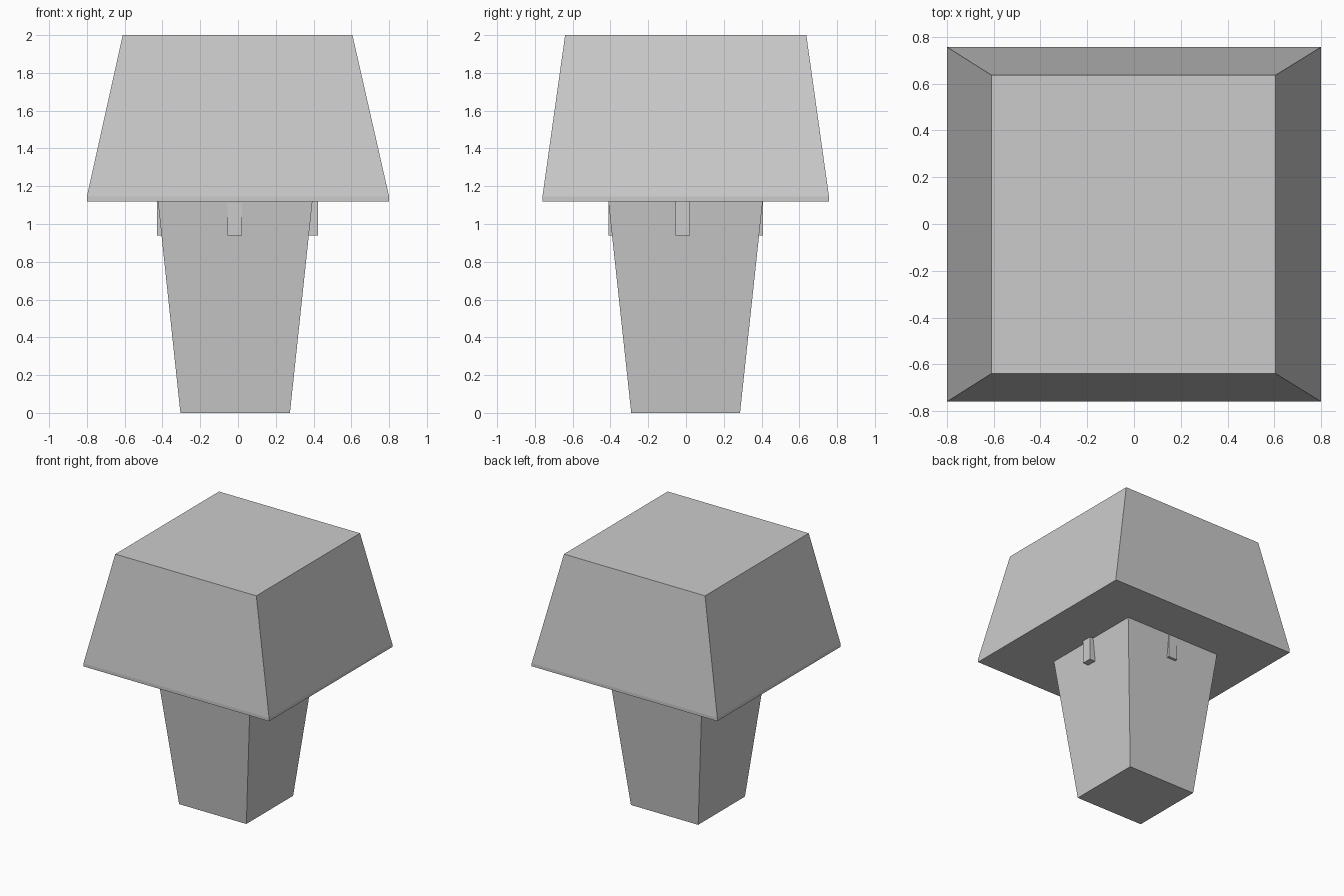
import bpy, bmesh

if "Cube" in bpy.data.objects:
    bpy.data.objects.remove(bpy.data.objects["Cube"])


def loft(name, rings):
    """Closed solid through stacked rectangles (x0, x1, y0, y1, z)."""
    bm = bmesh.new()
    loops = [[bm.verts.new(p) for p in ((x0, y0, z), (x1, y0, z), (x1, y1, z), (x0, y1, z))]
             for x0, x1, y0, y1, z in rings]
    for a, b in zip(loops, loops[1:]):
        for i in range(4):
            j = (i + 1) % 4
            bm.faces.new((a[i], a[j], b[j], b[i]))
    bm.faces.new(loops[0][::-1])
    bm.faces.new(loops[-1])
    mesh = bpy.data.meshes.new(name)
    bm.to_mesh(mesh)
    bm.free()
    obj = bpy.data.objects.new(name, mesh)
    bpy.context.collection.objects.link(obj)
    return obj


# Tapered upper block with a thin, nearly vertical rim
loft("shade", [(-0.80, 0.80, -0.76, 0.757, 1.12),
               (-0.80, 0.80, -0.76, 0.757, 1.145),
               (-0.61, 0.606, -0.64, 0.637, 2.0)])

# Tapered lower block, narrow at the foot
loft("base", [(-0.305, 0.275, -0.29, 0.286, 0.0),
              (-0.424, 0.394, -0.411, 0.406, 1.12)])

# Small support tabs under the shade, one per side of the base
tabs = {"left": (-0.43, -0.38, -0.055, 0.02),
        "right": (0.35, 0.423, -0.055, 0.02),
        "front": (-0.055, 0.02, -0.410, -0.36),
        "back": (-0.055, 0.02, 0.36, 0.407)}
for side, rect in tabs.items():
    loft(side + "_tab", [(*rect, 0.94), (*rect, 1.12)])
